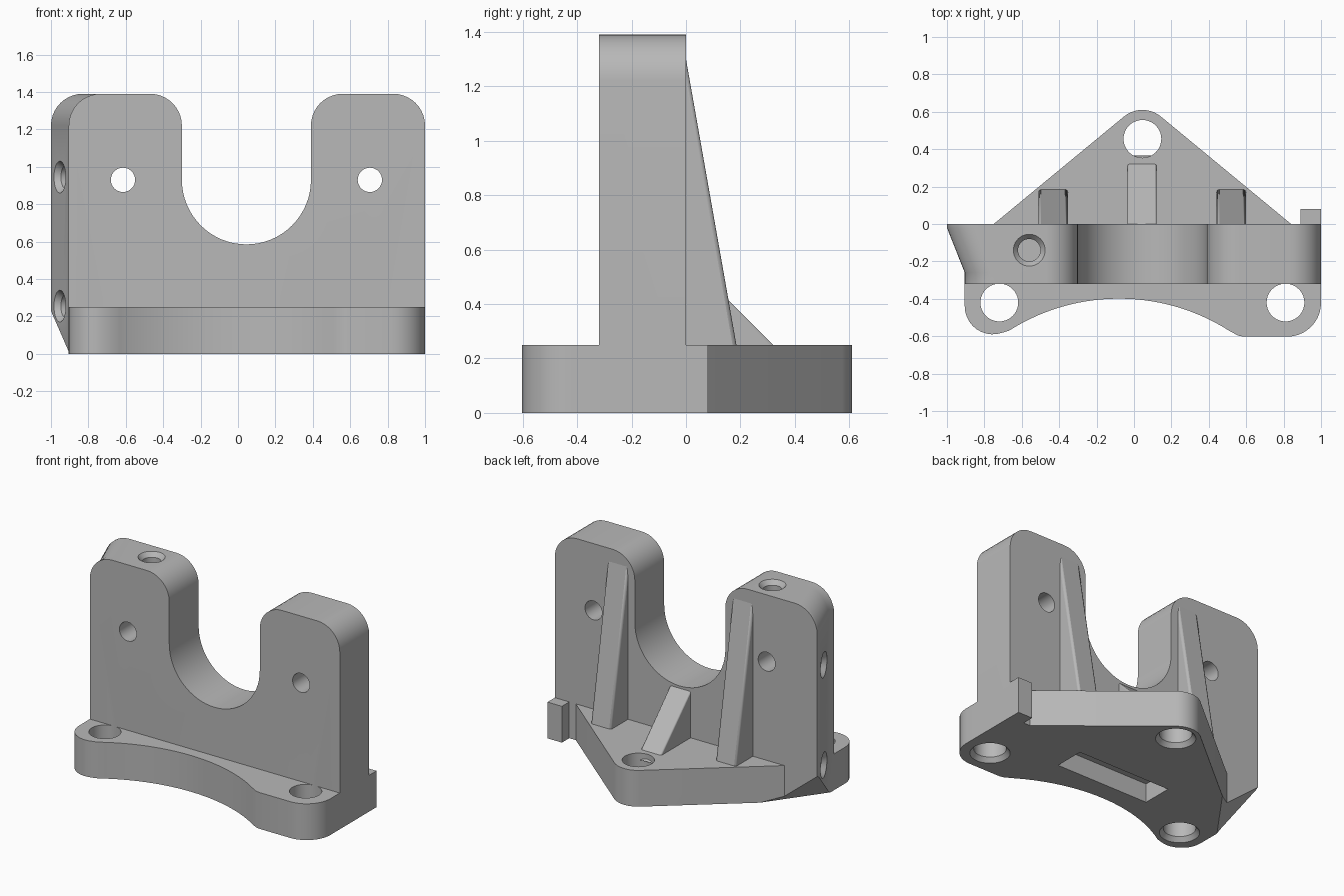
import bpy, bmesh, math
from mathutils import Vector

if "Cube" in bpy.data.objects:
    bpy.data.objects.remove(bpy.data.objects["Cube"])

grey = bpy.data.materials.new("plain grey")
grey.diffuse_color = (0.48, 0.48, 0.48, 1)
grey.use_nodes = True
grey.node_tree.nodes["Principled BSDF"].inputs["Base Color"].default_value = grey.diffuse_color


def loft(name, rings):
    """Closed solid through rings of points with equal counts."""
    bm = bmesh.new()
    loops = [[bm.verts.new(p) for p in r] for r in rings]
    n = len(loops[0])
    for a, b in zip(loops, loops[1:]):
        for i in range(n):
            j = (i + 1) % n
            bm.faces.new((a[i], a[j], b[j], b[i]))
    bm.faces.new(loops[0])
    bm.faces.new(loops[-1])
    bmesh.ops.recalc_face_normals(bm, faces=bm.faces)
    me = bpy.data.meshes.new(name)
    bm.to_mesh(me)
    bm.free()
    me.materials.append(grey)
    ob = bpy.data.objects.new(name, me)
    bpy.context.collection.objects.link(ob)
    return ob


def box(name, x0, x1, y0, y1, z0, z1):
    return loft(name, [[(x0, y0, z), (x1, y0, z), (x1, y1, z), (x0, y1, z)] for z in (z0, z1)])


def arc(cx, cy, r, a0, a1, n=10):
    return [(cx + r * math.cos(math.radians(a0 + (a1 - a0) * i / n)),
             cy + r * math.sin(math.radians(a0 + (a1 - a0) * i / n))) for i in range(n + 1)]


def drill(origin, direction, steps):
    """Turned cutter: steps are (depth, radius) along direction."""
    q = Vector(direction).to_track_quat('Z', 'Y')
    return loft("drill", [[Vector(origin) + q @ Vector((r * math.cos(t), r * math.sin(t), d))
                           for t in [2 * math.pi * i / 40 for i in range(40)]] for d, r in steps])


def activate(ob):
    bpy.ops.object.select_all(action='DESELECT')
    ob.select_set(True)
    bpy.context.view_layer.objects.active = ob


def combine(target, other, op):
    activate(target)
    m = target.modifiers.new("bool", 'BOOLEAN')
    m.operation, m.solver, m.object = op, 'EXACT', other
    bpy.ops.object.modifier_apply(modifier=m.name)
    bpy.data.objects.remove(other)


# Upright plate with U slot, left side flared toward the back
def upright_profile(left, y):
    r, top = 0.17, 1.39
    pts = [(left, 0), (1, 0)]
    pts += arc(1 - r, top - r, r, 0, 90)
    pts += arc(0.39 + r, top - r, r, 90, 180)
    pts += arc(0.045, 0.93, 0.345, 0, -180, 32)
    pts += arc(-0.30 - r, top - r, r, 0, 90)
    pts += arc(left + r, top - r, r, 90, 180)
    return [(x, y, z) for x, z in pts]


body = loft("bracket_body", [upright_profile(l, y) for l, y in
            ((-0.905, -0.32), (-0.905, -0.26), (-1, -0.02), (-1, 0))])

# Base plate: two front lobes, concave front edge, rounded triangular back
outline = arc(-0.755, -0.44, 0.15, 180, 290)
outline += arc(-0.08, -1.495, 1.096, 122.5, 57.5, 28)
outline += [(0.555, -0.596), (0.585, -0.602)]
outline += arc(0.82, -0.422, 0.18, -90, 0)
outline += [(1, -0.1), (0.84, 0)]
outline += arc(0.045, 0.455, 0.155, 50, 130)
outline += [(-0.75, 0), (-0.905, -0.26)]
base = loft("base", [[(x, y, z) for x, y in outline] for z in (0, 0.25)])
combine(body, base, 'UNION')

# Sloped relief under the flared corner
u, h, p = Vector((0.586, 0.81, 0)), Vector((-0.81, 0.586, 0)), Vector((-0.63, 0.10, 0))
relief = loft("relief", [[p + u * s + h * d + Vector((0, 0, z))
              for d, z in ((-0.05, -0.05), (0.5, 0.5), (0.5, -0.05))] for s in (-1, 1)])
combine(body, relief, 'DIFFERENCE')

# Underside pocket
combine(body, box("pocket", -0.32, 0.39, -0.265, -0.055, -0.1, 0.13), 'DIFFERENCE')

# Mounting holes, chamfered from below
for x, y in ((-0.72, -0.42), (0.81, -0.42), (0.045, 0.455)):
    combine(body, drill((x, y, 0), (0, 0, 1),
            ((-0.05, 0.125), (0, 0.125), (0.03, 0.101), (0.3, 0.101))), 'DIFFERENCE')

# Through holes in the upright
for x in (-0.615, 0.705):
    combine(body, drill((x, -0.4, 0.93), (0, 1, 0), ((0, 0.065), (0.5, 0.065))), 'DIFFERENCE')

# Countersunk blind holes: one in the top, two in the flared side
sink = ((-0.05, 0.085), (0, 0.085), (0.03, 0.06), (0.22, 0.06))
combine(body, drill((-0.56, -0.14, 1.39), (0, 0, -1), sink), 'DIFFERENCE')
for z in (0.945, 0.255):
    combine(body, drill((-0.9525, -0.14, z), (0.93, 0.368, 0), sink), 'DIFFERENCE')

# Side tab
box("side_tab", 0.89, 1.0, -0.01, 0.08, 0, 0.25)

# Back ribs: two tall, one short
tall = ((-0.05, 0.2), (0.194, 0.2), (-0.009, 1.35), (-0.05, 1.33))
short = ((-0.02, 0.2), (0.37, 0.2), (-0.003, 0.573), (-0.02, 0.573))
for name, x, prof in (("rib_left", -0.432, tall), ("rib_right", 0.52, tall), ("rib_centre", 0.043, short)):
    rib = loft(name, [[(x + s, y, z) for y, z in prof] for s in (-0.078, 0.078)])
    m = rib.modifiers.new("bevel", 'BEVEL')
    m.width, m.segments = 0.014, 2

for ob in list(bpy.data.objects):
    activate(ob)
    bpy.ops.object.shade_smooth_by_angle(angle=math.radians(25))
